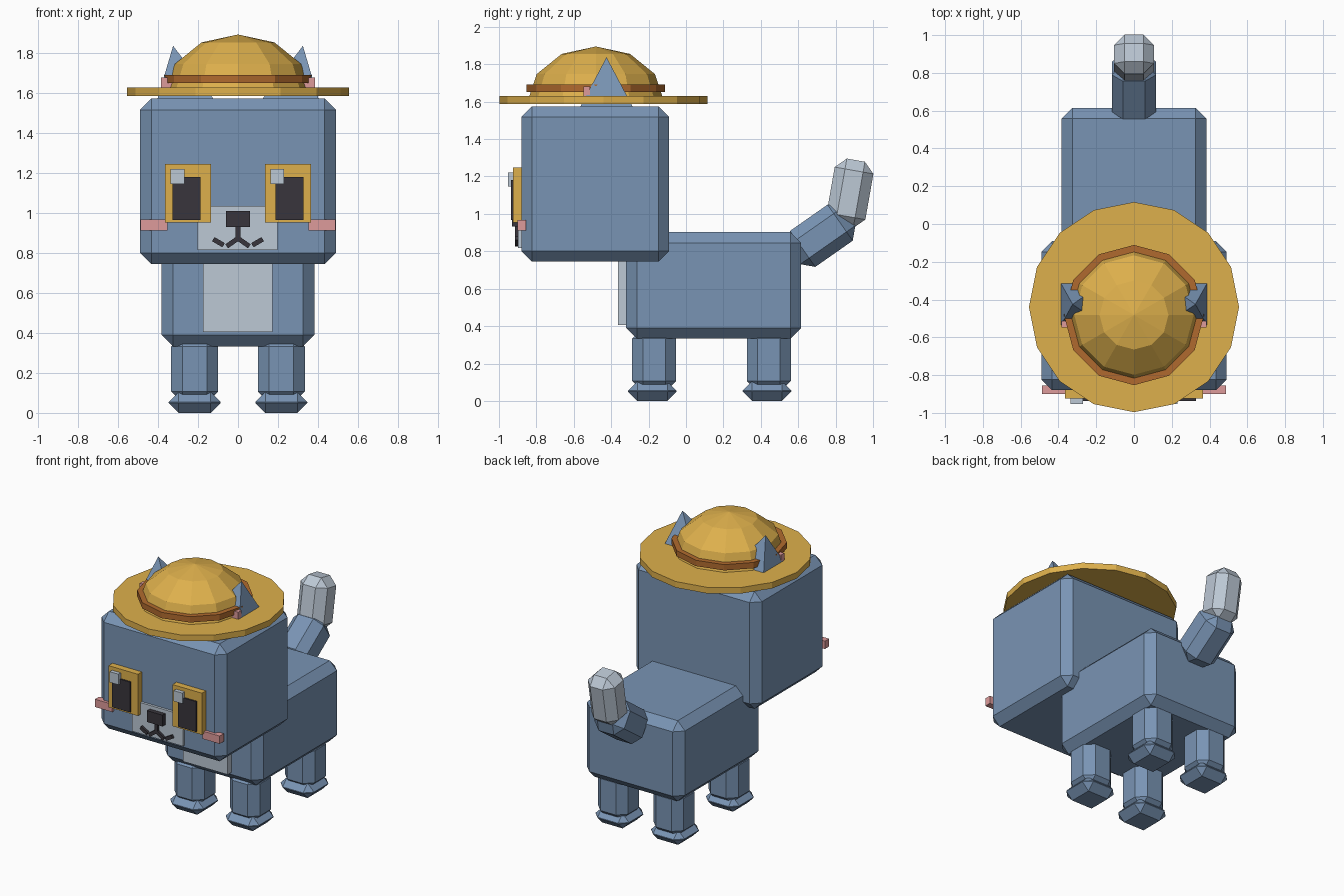
import bpy, bmesh, math
from mathutils import Matrix, Vector

if "Cube" in bpy.data.objects:
    bpy.data.objects.remove(bpy.data.objects["Cube"])


def material(name, rgb):
    m = bpy.data.materials.new(name)
    lin = [((c / 255 + 0.055) / 1.055) ** 2.4 for c in rgb]
    m.diffuse_color = (*lin, 1)
    m.use_nodes = True
    m.node_tree.nodes["Principled BSDF"].inputs["Base Color"].default_value = m.diffuse_color
    return m


BLUE = material("blue fur", (121, 148, 180))
GREY = material("pale grey fur", (188, 200, 213))
STRAW = material("straw yellow", (222, 176, 76))
BROWN = material("brown ribbon", (176, 106, 46))
PINK = material("pink", (222, 155, 155))
DARK = material("near black", (56, 53, 60))


def finish(name, bm, mat):
    bmesh.ops.recalc_face_normals(bm, faces=bm.faces)
    mesh = bpy.data.meshes.new(name)
    bm.to_mesh(mesh)
    bm.free()
    mesh.materials.append(mat)
    ob = bpy.data.objects.new(name, mesh)
    bpy.context.collection.objects.link(ob)
    return ob


def box(name, center, size, mat, bevel=0, rot=(0, 0, 0)):
    bm = bmesh.new()
    bmesh.ops.create_cube(bm, size=1, matrix=Matrix.Diagonal((*size, 1)))
    ob = finish(name, bm, mat)
    ob.location = center
    ob.rotation_euler = [math.radians(a) for a in rot]
    if bevel:
        mod = ob.modifiers.new("chamfer", 'BEVEL')
        mod.width = bevel
        mod.segments = 1
        mod.limit_method = 'NONE'
    return ob


def span(name, x, y, z, mat, bevel=0):
    """Box given by its limits on each axis."""
    lim = (x, y, z)
    return box(name, [(a + b) / 2 for a, b in lim], [b - a for a, b in lim], mat, bevel)


def lathe(name, profile, steps, y, mat):
    """Spin a (radius, z) profile around a vertical axis at the given y."""
    bm = bmesh.new()
    vs = [bm.verts.new((r, 0, z)) for r, z in profile]
    es = [bm.edges.new(p) for p in zip(vs, vs[1:])]
    bmesh.ops.spin(bm, geom=vs + es, cent=(0, 0, 0), axis=(0, 0, 1),
                   angle=math.tau, steps=steps)
    bmesh.ops.remove_doubles(bm, verts=bm.verts, dist=0.0005)
    ob = finish(name, bm, mat)
    ob.location.y = y
    return ob


# Head, body and chest
span("head", (-.49, .49), (-.88, -.09), (.745, 1.575), BLUE, .057)
span("body", (-.383, .383), (-.32, .615), (.333, .902), BLUE, .057)
span("chest_patch", (-.176, .174), (-.364, -.30), (.406, .80), GREY)

# Legs and paws
for side, s in (("left", -1), ("right", 1)):
    for end, y, dy in (("front", -.17, -.01), ("back", .443, -.01)):
        box(f"{end}_leg_{side}", (s * .217, y, .22), (.235, .235, .34), BLUE, .057)
        box(f"{end}_paw_{side}", (s * .217, y + dy, .0525), (.26, .26, .105), BLUE, .05)

# Tail
box("tail_base", (0, .724, .883), (.235, .235, .36), BLUE, .058, (-55, 0, 0))
box("tail_tip", (0, .877, 1.11), (.21, .21, .36), GREY, .056, (-10, 0, 0))

# Eyes and cheeks
for side, s in (("left", -1), ("right", 1)):
    x = s * .25
    span(f"eye_{side}", (x - .115, x + .115), (-.925, -.87), (.953, 1.247), STRAW)
    p = s * .258
    span(f"pupil_{side}", (p - .07, p + .07), (-.936, -.92), (.967, 1.181), DARK)
    span(f"eye_glint_{side}", (x - .087, x - .019), (-.952, -.92), (1.147, 1.222), GREY)
    box(f"cheek_{side}", (s * .42, -.878, .94), (.135, .046, .055), PINK)

# Muzzle, nose and mouth
span("muzzle", (-.202, .198), (-.898, -.87), (.817, 1.037), GREY)
span("nose", (-.06, .06), (-.93, -.89), (.932, 1.012), DARK)
span("mouth_stem", (-.012, .012), (-.915, -.89), (.86, .94), DARK)
for side, s in (("left", -1), ("right", 1)):
    box(f"mouth_inner_{side}", (s * .03, -.904, .853), (.065, .022, .024), DARK, 0, (0, s * 35, 0))
    box(f"mouth_outer_{side}", (s * .098, -.904, .855), (.06, .022, .024), DARK, 0, (0, -s * 30, 0))

# Straw hat
HAT_Y = -.482
lathe("hat_brim", [(0, 1.587), (.556, 1.587), (.556, 1.63), (0, 1.63)], 16, -.44, STRAW)
dome = [(.365 * math.sin(math.radians(a)), 1.60 + .295 * math.cos(math.radians(a)))
        for a in (0, 30, 60, 90)]
lathe("hat_crown", dome + [(0, 1.60)], 12, HAT_Y, STRAW)
lathe("hat_ribbon", [(0, 1.652), (.371, 1.652), (.371, 1.693), (0, 1.693)], 12, HAT_Y, BROWN)

# Ears poking through the brim
for side, s in (("left", -1), ("right", 1)):
    bm = bmesh.new()
    base = [bm.verts.new((s * x, y, 1.55)) for x, y in
            ((.41, -.577), (.41, -.273), (.105, -.273), (.105, -.577))]
    tip = bm.verts.new((s * .325, -.425, 1.838))
    bm.faces.new(base)
    for a, b in zip(base, base[1:] + base[:1]):
        bm.faces.new((a, b, tip))
    finish(f"ear_{side}", bm, BLUE)
    box(f"inner_ear_{side}", (s * .33, -.53, 1.62), (.11, .035, .12), PINK)
